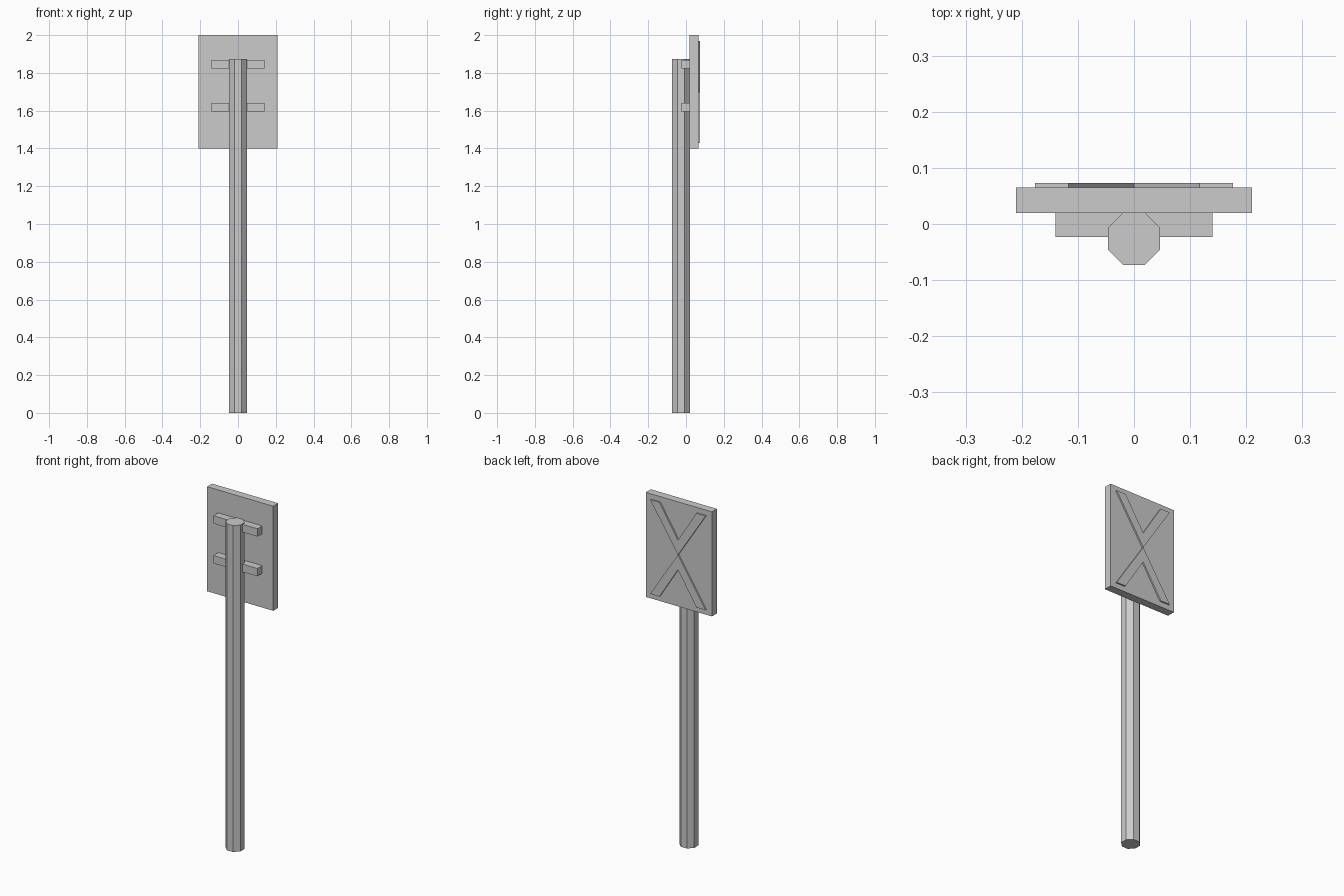
import bpy, bmesh, math
from mathutils import Matrix

if "Cube" in bpy.data.objects:
    bpy.data.objects.remove(bpy.data.objects["Cube"])

def finish(name, bm):
    bmesh.ops.recalc_face_normals(bm, faces=bm.faces)
    me = bpy.data.meshes.new(name)
    bm.to_mesh(me)
    bm.free()
    ob = bpy.data.objects.new(name, me)
    bpy.context.collection.objects.link(ob)
    return ob

def box(name, x, y, z):
    bm = bmesh.new()
    size = [b - a for a, b in (x, y, z)]
    mid = [(a + b) / 2 for a, b in (x, y, z)]
    bmesh.ops.create_cube(bm, size=1, matrix=Matrix.Translation(mid) @ Matrix.Diagonal((*size, 1)))
    return finish(name, bm)

def plate(name, pts, y0, y1):
    # extrude an x/z outline from y0 to y1
    bm = bmesh.new()
    face = bm.faces.new([bm.verts.new((x, y0, z)) for x, z in pts])
    ext = bmesh.ops.extrude_face_region(bm, geom=[face])
    bmesh.ops.translate(bm, vec=(0, y1 - y0, 0),
                        verts=[v for v in ext["geom"] if isinstance(v, bmesh.types.BMVert)])
    return finish(name, bm)

# Octagonal post with flats facing front and sides
bm = bmesh.new()
r = 0.0465 / math.cos(math.pi / 8)
bmesh.ops.create_cone(bm, cap_ends=True, segments=8, radius1=r, radius2=r, depth=1.873,
                      matrix=Matrix.Translation((0, -0.0265, 1.873 / 2)) @ Matrix.Rotation(math.pi / 8, 4, 'Z'))
finish("post", bm)

# Sign board
box("sign_board", (-0.21, 0.21), (0.0195, 0.065), (1.4, 2.0))

# Cross bars holding the board
for name, z in (("upper_bracket", 1.846), ("lower_bracket", 1.618)):
    box(name, (-0.14, 0.14), (-0.0235, 0.0205), (z - 0.0225, z + 0.0225))

# Raised cross: two chevrons meeting at the board centre
for name, s in (("cross_upper", 1), ("cross_lower", -1)):
    pts = [(-0.176, 0.27), (-0.117, 0.27), (0, 0.085), (0.117, 0.27), (0.176, 0.27), (0, 0)]
    plate(name, [(x, 1.7 + s * z) for x, z in pts], 0.064, 0.0735)
